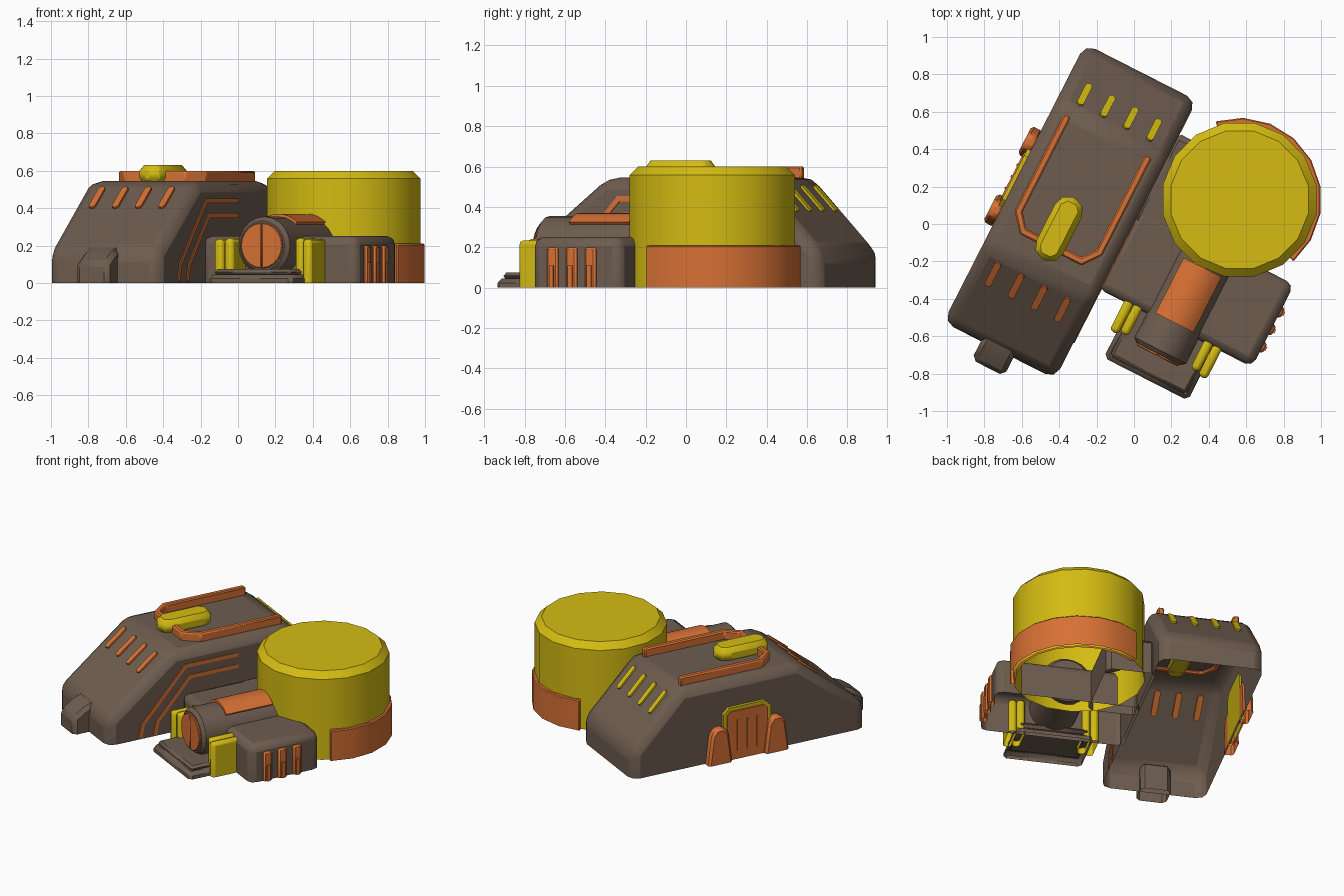
import bpy, bmesh, math
from mathutils import Matrix, Vector

if "Cube" in bpy.data.objects:
    bpy.data.objects.remove(bpy.data.objects["Cube"])

TURN = Matrix.Rotation(math.radians(-27), 4, 'Z')  # whole base is turned on its plot


def material(name, rgb):
    m = bpy.data.materials.new(name)
    m.diffuse_color = (*rgb, 1)
    m.use_nodes = True
    m.node_tree.nodes["Principled BSDF"].inputs["Base Color"].default_value = m.diffuse_color
    return m


BROWN = material("brown_plating", (0.155, 0.108, 0.078))
ORANGE = material("orange_trim", (0.68, 0.165, 0.035))
YELLOW = material("yellow_paint", (0.66, 0.50, 0.006))


def prism(name, pts, lo, hi, axis, mat, bevel=0, seg=1, place=None, open_bottom=False):
    """Extrude a 2D outline along u, v or z (local frame), then turn it into place."""
    put = {'u': lambda a, b, h: (h, a, b),
           'v': lambda a, b, h: (a, h, b),
           'z': lambda a, b, h: (a, b, h)}[axis]
    bm = bmesh.new()
    ends = [[bm.verts.new(put(a, b, h)) for a, b in pts] for h in (lo, hi)]
    n = len(pts)
    for e in ends:
        bm.faces.new(e)
    for i in range(n):
        j = (i + 1) % n
        bm.faces.new((ends[0][i], ends[0][j], ends[1][j], ends[1][i]))
    bmesh.ops.recalc_face_normals(bm, faces=bm.faces)
    if open_bottom:
        bmesh.ops.delete(bm, context='FACES', geom=[
            f for f in bm.faces if all(v.co.z < 0.001 for v in f.verts)])
    bm.transform(TURN @ (place or Matrix()))
    me = bpy.data.meshes.new(name)
    bm.to_mesh(me)
    bm.free()
    me.materials.append(mat)
    ob = bpy.data.objects.new(name, me)
    bpy.context.collection.objects.link(ob)
    bpy.ops.object.select_all(action='DESELECT')
    ob.select_set(True)
    bpy.context.view_layer.objects.active = ob
    bpy.ops.object.shade_smooth_by_angle(angle=math.radians(30))
    if bevel:
        b = ob.modifiers.new("bevel", 'BEVEL')
        b.width, b.segments = bevel, seg
        b.limit_method, b.angle_limit = 'ANGLE', math.radians(30)
    return ob


def box(name, u, v, z, mat, bevel=0, seg=1, **kw):
    pts = [(u[0], v[0]), (u[1], v[0]), (u[1], v[1]), (u[0], v[1])]
    return prism(name, pts, z[0], z[1], 'z', mat, bevel, seg, **kw)


def arc(cx, cy, r, a0, a1, n):
    return [(cx + r * math.cos(math.radians(a0 + (a1 - a0) * i / n)),
             cy + r * math.sin(math.radians(a0 + (a1 - a0) * i / n))) for i in range(n + 1)]


def ribbon(path, width):
    """Outline of a mitred strip that follows a path."""
    p = [Vector(q) for q in path]
    left, right = [], []
    for i, q in enumerate(p):
        d0 = (q - p[i - 1]).normalized() if i else (p[1] - q).normalized()
        d1 = (p[i + 1] - q).normalized() if i < len(p) - 1 else d0
        n0, n1 = Vector((-d0.y, d0.x)), Vector((-d1.y, d1.x))
        m = (n0 + n1).normalized()
        m *= width / 2 / m.dot(n0)
        left.append(tuple(q + m))
        right.append(tuple(q - m))
    return left + right[::-1]


# Main hall: side profile extruded across, plus the front nub
prism("main_hall", [(-0.93, 0), (-0.93, 0.17), (-0.46, 0.545), (0.39, 0.545), (0.74, 0.18), (0.74, 0)],
      -0.67, 0.0, 'u', BROWN, 0.06, 2, open_bottom=True)
prism("hall_front_nub", [(-1.04, 0), (-1.04, 0.11), (-0.96, 0.165), (-0.88, 0.2), (-0.88, 0)],
      -0.445, -0.25, 'u', BROWN, 0.025, 1, open_bottom=True)

# Roof trim and roof hatch
prism("roof_trim", ribbon([(-0.58, 0.355), (-0.58, -0.22), (-0.51, -0.305), (-0.16, -0.305),
                           (-0.095, -0.22), (-0.095, 0.355)], 0.04),
      0.53, 0.60, 'z', ORANGE, 0.008)
prism("roof_hatch", [(-0.425, -0.34), (-0.385, -0.39), (-0.305, -0.39), (-0.265, -0.34),
                     (-0.265, -0.07), (-0.305, -0.02), (-0.385, -0.02), (-0.425, -0.07)],
      0.53, 0.63, 'z', YELLOW, 0.03)

# Slanted vents on both slopes
capsule = arc(0, 0.07, 0.019, 0, 180, 4) + arc(0, -0.07, 0.019, 180, 360, 4)
for end, v, z, tilt, mat in (("front", -0.577, 0.452, 38.6, ORANGE), ("rear", 0.492, 0.439, -46.2, YELLOW)):
    for i in range(4):
        prism(f"{end}_vent_{i}", capsule, -0.015, 0.012, 'z', mat,
              place=Matrix.Translation((-0.55 + 0.139 * i, v, z)) @ Matrix.Rotation(math.radians(tilt), 4, 'X'))

# Painted lines on the hall's right wall
for i, path in enumerate(([(-0.70, 0.01), (-0.68, 0.10), (-0.375, 0.44), (0.0, 0.44)],
                          [(-0.595, 0.01), (-0.575, 0.10), (-0.345, 0.36), (0.0, 0.36)])):
    prism(f"wall_line_{i}", ribbon(path, 0.026), -0.004, 0.005, 'u', ORANGE)

# Left side door with frame and two tapered pillars
prism("door_frame", [(-0.24, 0), (-0.24, 0.32), (-0.20, 0.36), (0.06, 0.36), (0.10, 0.32), (0.10, 0)],
      -0.69, -0.66, 'u', YELLOW, open_bottom=True)
prism("door_panel", [(-0.215, 0), (-0.215, 0.31), (-0.19, 0.335), (0.05, 0.335), (0.075, 0.31), (0.075, 0)],
      -0.698, -0.67, 'u', ORANGE, open_bottom=True)
for v in (-0.14, -0.07, 0.0):
    box("door_rib", (-0.704, -0.69), (v - 0.006, v + 0.006), (0.06, 0.27), ORANGE)
for side, v in (("front", -0.27), ("rear", 0.135)):
    prism(f"door_pillar_{side}", [(v - 0.085, 0), (v - 0.06, 0.2), (v - 0.03, 0.245), (v + 0.03, 0.245),
                                  (v + 0.06, 0.2), (v + 0.085, 0)],
          -0.725, -0.66, 'u', ORANGE, 0.015, open_bottom=True)

# Low side block and the link between hall and tank
box("side_block", (-0.02, 0.91), (-0.395, 0.10), (0, 0.252), BROWN, 0.045, 2, open_bottom=True)
box("link_block", (-0.02, 0.30), (0.0, 0.54), (0, 0.25), BROWN, 0.03, 1, open_bottom=True)
for i, v in enumerate((-0.275, -0.17, -0.065)):
    box(f"side_stripe_{i}", (0.89, 0.926), (v - 0.03, v + 0.03), (0, 0.2), ORANGE, 0.01, open_bottom=True)
    box(f"side_stripe_ridge_{i}", (0.91, 0.934), (v - 0.012, v + 0.012), (0, 0.11), ORANGE, open_bottom=True)

# Storage tank and its band
TU, TV = 0.444, 0.372
prism("tank", arc(TU, TV, 0.418, 15.75, 375.75, 16)[:-1], 0, 0.60, 'z', YELLOW, 0.042, 1, open_bottom=True)
prism("tank_band", arc(TU, TV, 0.438, -22, 134, 8) + arc(TU, TV, 0.40, 134, -22, 8),
      0, 0.21, 'z', ORANGE, 0.006, open_bottom=True)

# Engine tube with front disc and top plate
EU, EZ = 0.432, 0.2
prism("engine_tube", arc(EU, EZ, 0.155, 0, 360, 20)[:-1], -0.56, 0.02, 'v', BROWN, 0.022)
for side, a in (("right", -90), ("left", 90)):
    prism(f"engine_disc_{side}", arc(EU + (0.002 if a < 0 else -0.002), EZ, 0.122, a, a + 180, 10),
          -0.572, -0.54, 'v', ORANGE, 0.004)
prism("engine_top_plate", arc(EU, EZ, 0.170, 48, 132, 8) + arc(EU, EZ, 0.15, 132, 48, 8),
      -0.372, -0.04, 'v', ORANGE)

# Stepped plinth below the engine
box("plinth_lower", (0.18, 0.685), (-0.71, -0.36), (0, 0.045), BROWN, 0.022, 1, open_bottom=True)
box("plinth_upper", (0.205, 0.66), (-0.685, -0.36), (0.04, 0.075), BROWN, 0.015, 1)

# Paired yellow clamps on each side of the engine
for side, s in (("left", -1), ("right", 1)):
    for i, (c, front, top) in enumerate(((0.212, -0.55, 0.24), (0.265, -0.565, 0.235))):
        u = EU + s * c
        box(f"clamp_{side}_{i}", (u - 0.026, u + 0.026), (front, -0.365), (0, top),
            YELLOW, 0.02, 2, open_bottom=True)
